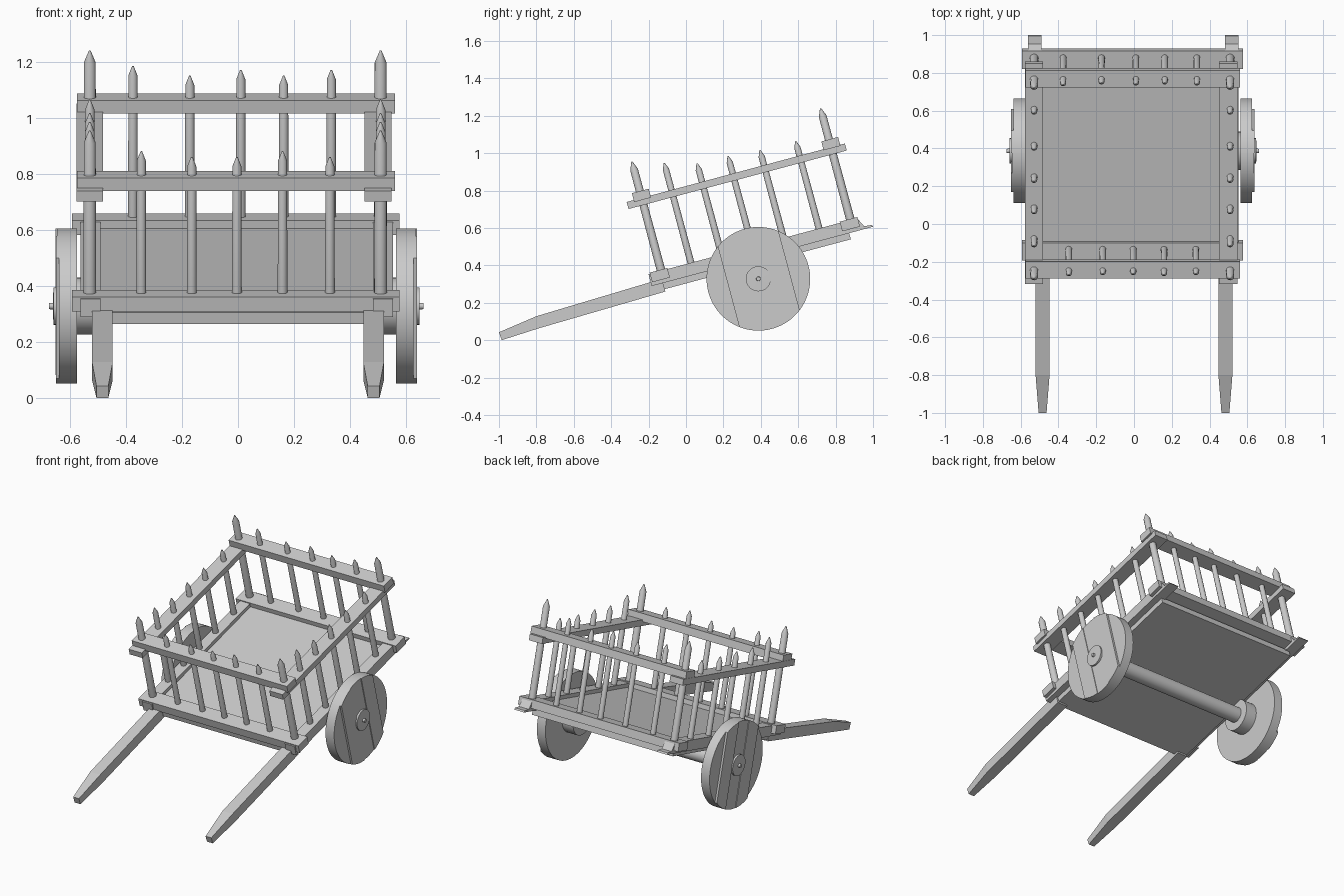
import bpy, bmesh, math
from mathutils import Matrix, Vector

if "Cube" in bpy.data.objects:
    bpy.data.objects.remove(bpy.data.objects["Cube"], do_unlink=True)

# Cart body frame: x across, y along the bed, z normal to the bed
TILT = math.radians(15)
BED = Matrix.Translation((0, 0, 0.3)) @ Matrix.Rotation(TILT, 4, 'X')
WORLD = Matrix.Identity(4)
SIDES = (("left", 1), ("right", -1))


def finish(name, bm, matrix, smooth=False):
    bmesh.ops.remove_doubles(bm, verts=bm.verts, dist=1e-5)
    bm.transform(matrix)
    bmesh.ops.recalc_face_normals(bm, faces=bm.faces)
    mesh = bpy.data.meshes.new(name)
    bm.to_mesh(mesh)
    bm.free()
    obj = bpy.data.objects.new(name, mesh)
    bpy.context.collection.objects.link(obj)
    if smooth:
        bpy.ops.object.select_all(action='DESELECT')
        obj.select_set(True)
        bpy.context.view_layer.objects.active = obj
        bpy.ops.object.shade_smooth_by_angle(angle=math.radians(25))


def loft(name, rings, matrix, smooth=False):
    """Skin a list of equal-length point rings and cap both ends."""
    bm = bmesh.new()
    loops = [[bm.verts.new(p) for p in ring] for ring in rings]
    n = len(loops[0])
    for a, b in zip(loops, loops[1:]):
        for i in range(n):
            j = (i + 1) % n
            bm.faces.new((a[i], a[j], b[j], b[i]))
    bm.faces.new(loops[0])
    bm.faces.new(loops[-1])
    finish(name, bm, matrix, smooth)


def prism(name, outline, x0, x1, matrix=BED, smooth=False):
    loft(name, [[(x, u, w) for u, w in outline] for x in (x0, x1)], matrix, smooth)


def box(name, x0, x1, u0, u1, w0, w1):
    prism(name, [(u0, w0), (u1, w0), (u1, w1), (u0, w1)], x0, x1)


def lathe(name, profile, matrix, sides):
    angles = [math.tau * i / sides for i in range(sides)]
    rings = [[(r * math.cos(a), r * math.sin(a), h) for a in angles] for r, h in profile]
    loft(name, rings, matrix, True)


def post(name, x, u, top, r):
    """Round stake with a short pointed tip."""
    profile = [(r * 1.1, 0.06), (r, top - r * 2.1), (0.003, top)]
    lathe(name, profile, BED @ Matrix.Translation((x, u, 0)), 16)


# Bed: base panel with the raised deck between the beams
box("base_panel", -0.52, 0.51, -0.147, 0.913, 0.003, 0.045)
box("deck", -0.5, 0.495, -0.1, 0.9, 0.04, 0.079)

# Lower frame: long side beams with thin rear tongues, and cross beams
beam = [(-0.18, 0.037), (1.047, 0.037), (1.042, 0.048), (1.0, 0.052), (0.975, 0.103), (-0.18, 0.103)]
for side, s in SIDES:
    x = s * 0.522 - 0.004
    prism(side + "_lower_beam", beam, x - 0.036, x + 0.036)
for end, u in (("front", -0.172), ("rear", 0.88)):
    box(end + "_lower_beam", -0.593, 0.577, u, u + 0.098, 0.056, 0.109)

# Upper frame: flat side rails with cross rails lapped on top
for side, s in SIDES:
    x = s * 0.514 - 0.015
    box(side + "_upper_rail", x - 0.048, x + 0.048, -0.193, 1.015, 0.467, 0.506)
for end, u, w in (("front", -0.154, 0.495), ("rear", 0.896, 0.5)):
    box(end + "_upper_rail", -0.575, 0.56, u, u + 0.093, w, w + 0.049)

# Corner posts and side stakes
for side, s in SIDES:
    x = s * 0.519 - 0.01
    post("front_%s_corner_post" % side, x, -0.11, 0.707, 0.021)
    post("rear_%s_corner_post" % side, x, 0.938, 0.722, 0.021)
    stakes = [(0.055, 0.656), (0.224, 0.608), (0.394, 0.603), (0.567, 0.589), (0.764, 0.586)]
    for i, (u, top) in enumerate(stakes, 1):
        post("%s_stake_%d" % (side, i), x, u, top, 0.017)

# Front and rear stakes
front = [(-0.345, 0.63), (-0.165, 0.609), (-0.004, 0.609), (0.159, 0.63), (0.328, 0.609)]
rear = [(-0.375, 0.664), (-0.172, 0.628), (0.01, 0.649), (0.163, 0.628), (0.333, 0.649)]
for end, u, stakes in (("front", -0.11, front), ("rear", 0.94, rear)):
    for i, (x, top) in enumerate(stakes, 1):
        post("%s_stake_%d" % (end, i), x, u, top, 0.016)

# Pulling shafts, narrowed at the grip
sections = [(-1.0, -0.985, 0.042, 0.0, 0.021), (-0.8, -0.785, 0.128, 0.064, 0.037),
            (-0.13, -0.11, 0.328, 0.26, 0.037)]
for side, s in SIDES:
    c = s * 0.484
    rings = [[(c - h, yt, zt), (c + h, yt, zt), (c + h, yb, zb), (c - h, yb, zb)]
             for yt, yb, zt, zb, h in sections]
    loft(side + "_shaft", rings, WORLD)

# Axle
HUB = Vector((-0.006, 0.387, 0.328))
RADIUS = 0.277
ACROSS = Matrix.Translation(HUB) @ Matrix.Rotation(math.pi / 2, 4, 'Y')
lathe("axle", [(0.05, -0.56), (0.05, 0.56)], ACROSS, 24)


def plank_outline(a, b, steps=14):
    """Slice of the wheel disc between two parallel cuts."""
    t0, t1 = math.acos(a / RADIUS), math.acos(b / RADIUS)
    arc = [t0 + (t1 - t0) * i / steps for i in range(steps + 1)]
    upper = [(RADIUS * math.cos(t), RADIUS * math.sin(t)) for t in arc]
    lower = [(u, -w) for u, w in reversed(upper)]
    if abs(a) == RADIUS:
        lower.pop()
    if abs(b) == RADIUS:
        lower.pop(0)
    return upper + lower


# Plank wheels with inner hub, outer cap and pin
WHEEL = Matrix.Translation(HUB) @ Matrix.Rotation(TILT, 4, 'X')
cuts = [-RADIUS, -0.165, -0.05, 0.06, 0.17, RADIUS]
faces = [0.632, 0.644, 0.64, 0.645, 0.631]
for side, s in SIDES:
    for i, outer in enumerate(faces):
        prism("%s_wheel_plank_%d" % (side, i + 1), plank_outline(cuts[i], cuts[i + 1]),
              s * 0.569, s * outer, WHEEL, True)
    lathe(side + "_hub", [(0.102, s * 0.49), (0.102, s * 0.575)], ACROSS, 32)
    cap = [(0.067, 0.62), (0.067, 0.653), (0.012, 0.654), (0.011, 0.668)]
    lathe(side + "_hub_cap", [(r, s * h) for r, h in cap], ACROSS, 32)
